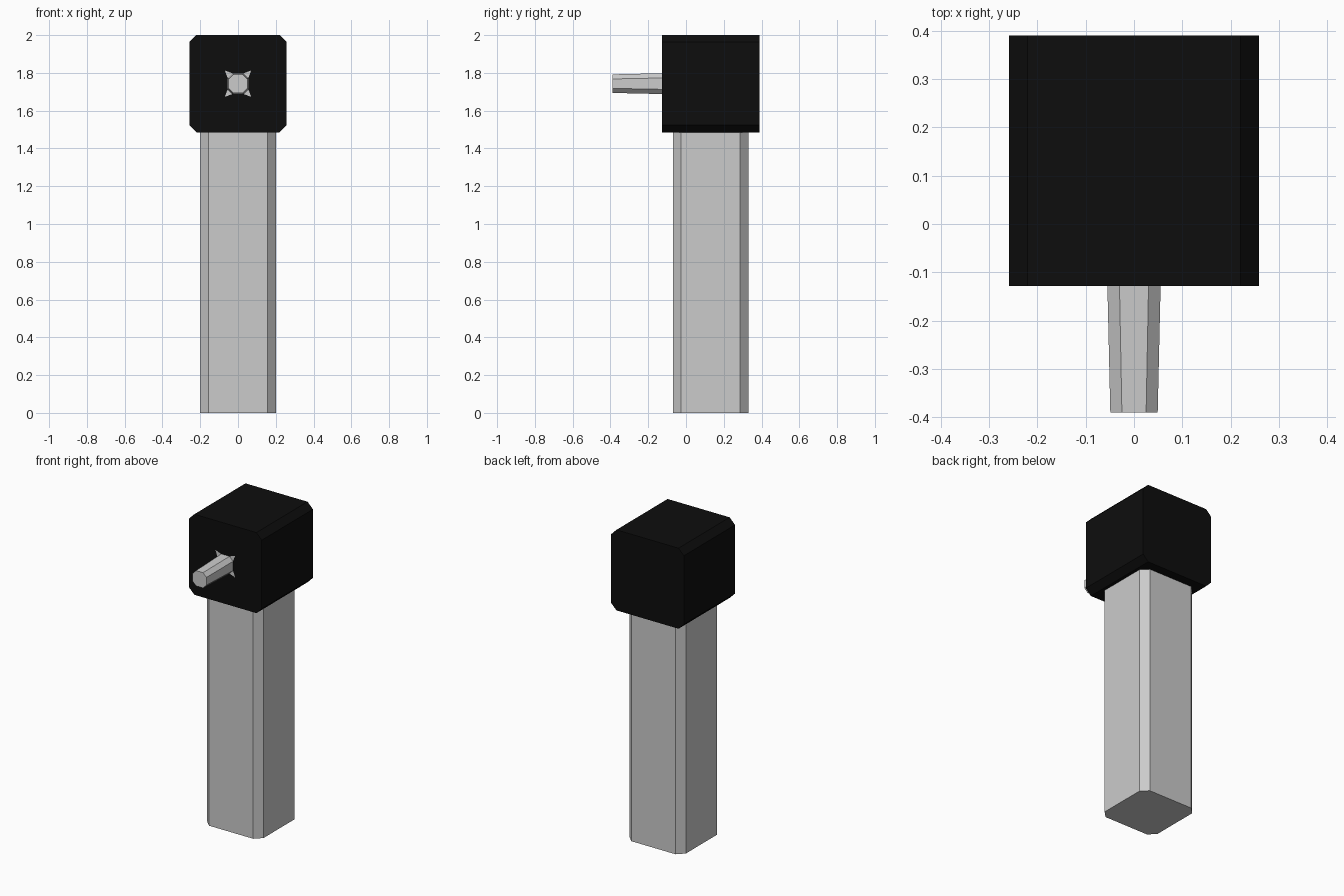
import bpy, bmesh
from mathutils import Matrix, Vector

if "Cube" in bpy.data.objects:
    bpy.data.objects.remove(bpy.data.objects["Cube"])


def ring(h, c):
    """Square of half width h with corners cut by c (counter-clockwise)."""
    return [(h, c - h), (h, h - c), (h - c, h), (c - h, h),
            (-h, h - c), (-h, c - h), (c - h, -h), (h - c, -h)]


def to_object(name, bm, mat=None):
    bmesh.ops.recalc_face_normals(bm, faces=bm.faces)
    me = bpy.data.meshes.new(name)
    bm.to_mesh(me)
    bm.free()
    if mat:
        me.materials.append(mat)
    ob = bpy.data.objects.new(name, me)
    bpy.context.collection.objects.link(ob)
    return ob


def prism(name, start, end, place, mat=None):
    """Eight-sided prism; start and end are (half width, corner cut, depth)."""
    bm = bmesh.new()
    a, b = [[bm.verts.new(place(u, v, d)) for u, v in ring(h, c)]
            for h, c, d in (start, end)]
    for i in range(8):
        j = (i + 1) % 8
        bm.faces.new((a[i], a[j], b[j], b[i]))
    bm.faces.new(a[::-1])
    bm.faces.new(b)
    return to_object(name, bm, mat)


black = bpy.data.materials.new("black")
black.diffuse_color = (0.004, 0.004, 0.004, 1)
black.use_nodes = True
black.node_tree.nodes["Principled BSDF"].inputs["Base Color"].default_value = black.diffuse_color

CY, CZ = 0.13, 1.743          # post centre in y, head centre in z
FRONT = CY - 0.258            # front face of the head


def upright(u, v, d):
    return (u, v + CY, d)


def forward(u, v, d):
    return (u, d, v + CZ)


# Post with cut vertical corners
prism("post", (0.2, 0.043, 0), (0.2, 0.043, 1.486), upright)

# Black head with cut corners along its depth
prism("head", (0.258, 0.038, FRONT), (0.258, 0.038, 0.39), forward, black)

# Tapered handle pointing forward
prism("handle", (0.055, 0.025, FRONT), (0.049, 0.024, -0.39), forward)

# Four pointed tabs around the handle root, almost flush with the head
bm = bmesh.new()
for sx in (-1, 1):
    for sz in (-1, 1):
        bm.faces.new([bm.verts.new(forward(sx * u, sz * v, FRONT - 0.001))
                      for u, v in ((0.055, 0.03), (0.07, 0.07), (0.03, 0.055))])
tabs = to_object("handle_root_tabs", bm)
for p in tabs.data.polygons:
    if p.normal.y > 0:
        p.flip()
